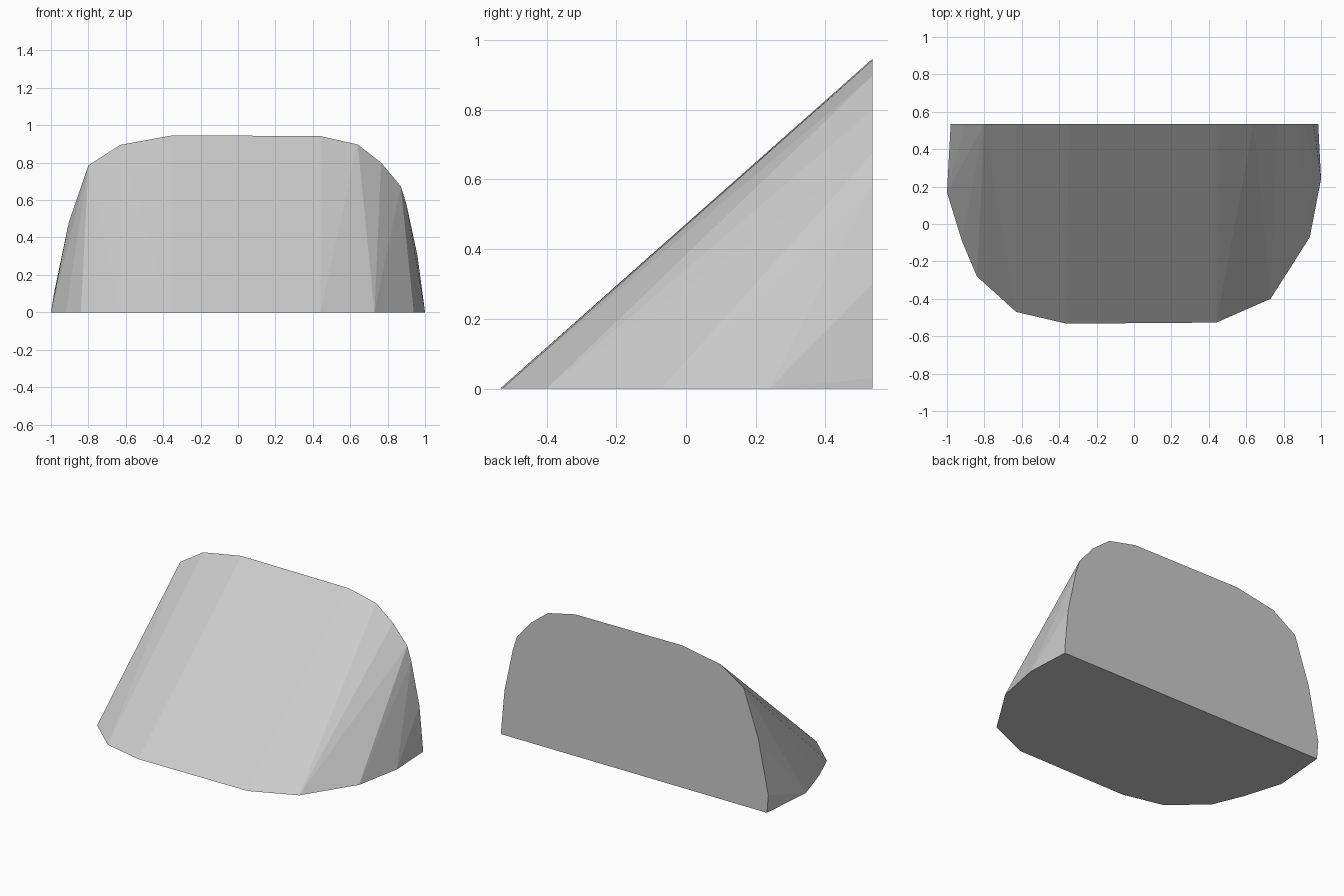
import bpy, bmesh

if "Cube" in bpy.data.objects:
    bpy.data.objects.remove(bpy.data.objects["Cube"])

BACK = 0.535

# outline of the flat base (x, y) and of the upright back (x, z)
base = [(-0.97, BACK), (-1.0, 0.17), (-0.92, -0.09), (-0.84, -0.28), (-0.63, -0.47),
        (-0.36, -0.533), (0.44, -0.527), (0.73, -0.40), (0.94, -0.07), (1.0, 0.24),
        (0.985, BACK)]
back = [(-0.98, 0.12), (-0.905, 0.48), (-0.80, 0.785), (-0.63, 0.895), (-0.35, 0.946),
        (0.44, 0.942), (0.64, 0.897), (0.765, 0.80), (0.87, 0.675), (0.90, 0.58),
        (0.96, 0.30), (0.985, 0.03)]

# wedge body: hull spanning the two outlines
bm = bmesh.new()
for x, y in base:
    bm.verts.new((x, y, 0))
for x, z in back:
    bm.verts.new((x, BACK, z))
bmesh.ops.convex_hull(bm, input=bm.verts[:])
bmesh.ops.recalc_face_normals(bm, faces=bm.faces[:])
mesh = bpy.data.meshes.new("wedge_body")
bm.to_mesh(mesh)
bm.free()
body = bpy.data.objects.new("wedge_body", mesh)
bpy.context.collection.objects.link(body)

# plain grey
grey = bpy.data.materials.new("light_grey")
grey.diffuse_color = (0.6, 0.6, 0.6, 1)
grey.use_nodes = True
grey.node_tree.nodes["Principled BSDF"].inputs["Base Color"].default_value = grey.diffuse_color
mesh.materials.append(grey)
